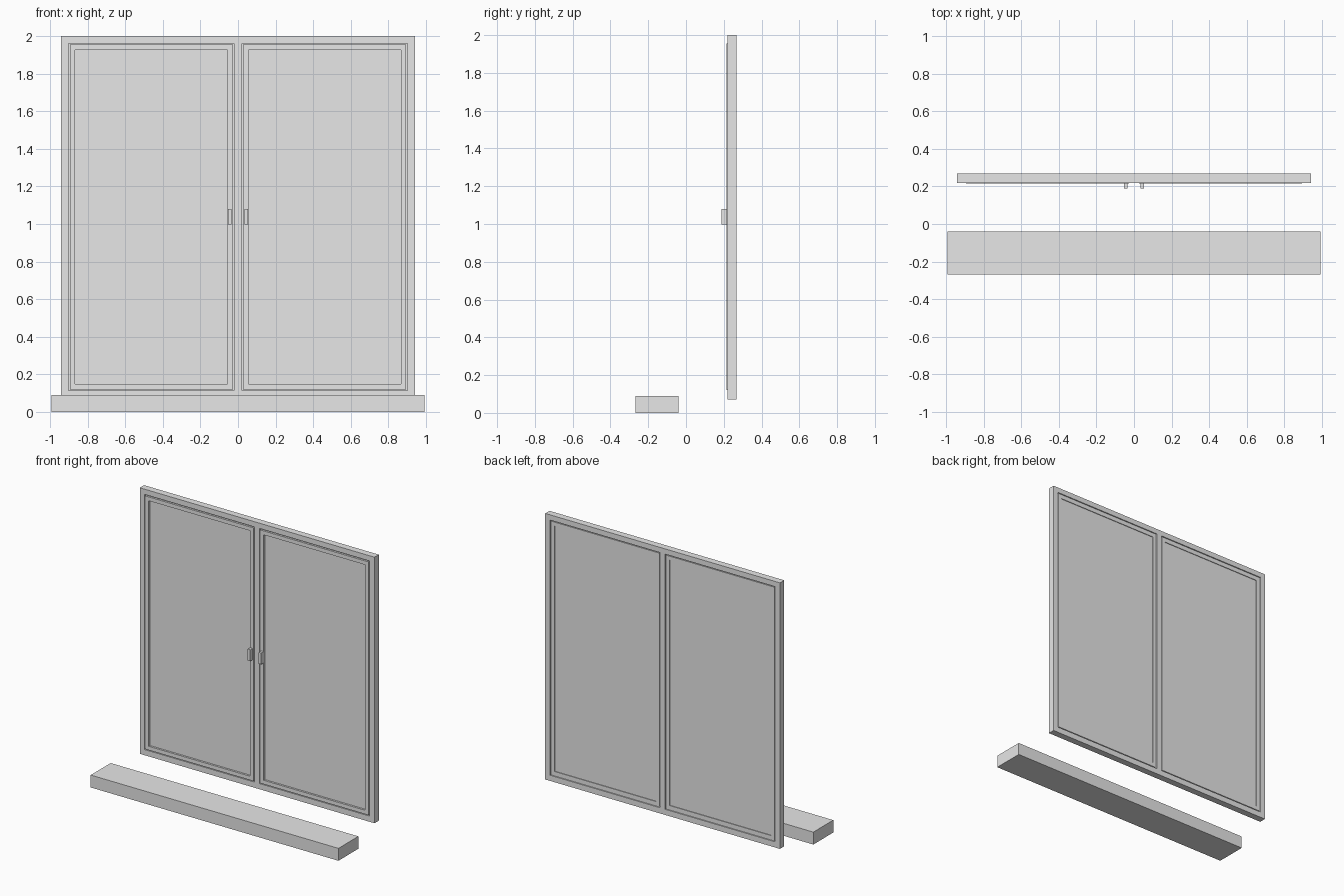
import bpy
import bmesh

cube = bpy.data.objects.get("Cube")
if cube:
    bpy.data.objects.remove(cube, do_unlink=True)

grey = bpy.data.materials.new("light_grey")
grey.use_nodes = True
colour = (0.8, 0.8, 0.8, 1)
grey.diffuse_color = colour
grey.node_tree.nodes["Principled BSDF"].inputs["Base Color"].default_value = colour


def panel(name, xs, zs, y0, y1, holes=()):
    """Slab cut into cells by xs and zs, with the cells listed in holes left open."""
    bm = bmesh.new()
    grid = [[bm.verts.new((x, y0, z)) for z in zs] for x in xs]
    for i in range(len(xs) - 1):
        for j in range(len(zs) - 1):
            if (i, j) not in holes:
                bm.faces.new((grid[i][j], grid[i + 1][j],
                              grid[i + 1][j + 1], grid[i][j + 1]))
    # Give the flat layout its thickness
    extruded = bmesh.ops.extrude_face_region(
        bm, geom=list(bm.faces), use_keep_orig=True)["geom"]
    moved = [v for v in extruded if isinstance(v, bmesh.types.BMVert)]
    bmesh.ops.translate(bm, verts=moved, vec=(0, y1 - y0, 0))
    bmesh.ops.recalc_face_normals(bm, faces=bm.faces)
    mesh = bpy.data.meshes.new(name)
    bm.to_mesh(mesh)
    bm.free()
    mesh.materials.append(grey)
    obj = bpy.data.objects.new(name, mesh)
    bpy.context.collection.objects.link(obj)
    return obj


# Sill board standing in front of the window
panel("sill", (-0.993, 0.993), (0, 0.09), -0.268, -0.04)

# Outer frame with centre mullion
panel("window_frame", (-0.941, -0.902, -0.02, 0.02, 0.902, 0.941),
      (0.072, 0.113, 1.962, 2.0), 0.219, 0.268, holes={(1, 1), (3, 1)})

# Sashes, panes and handles, one set on each side
for side, sign in (("left", 1), ("right", -1)):
    def across(*xs):
        return sorted(sign * x for x in xs)

    # The sash leaves a narrow groove to the frame, closed by the pane inside it
    panel(side + "_sash", across(0.027, 0.055, 0.867, 0.895),
          (0.12, 0.148, 1.927, 1.955), 0.215, 0.265, holes={(1, 1)})
    panel(side + "_pane", across(0.02, 0.902), (0.113, 1.962), 0.229, 0.26)
    panel(side + "_handle", across(0.034, 0.054), (0.997, 1.08), 0.188, 0.215)
